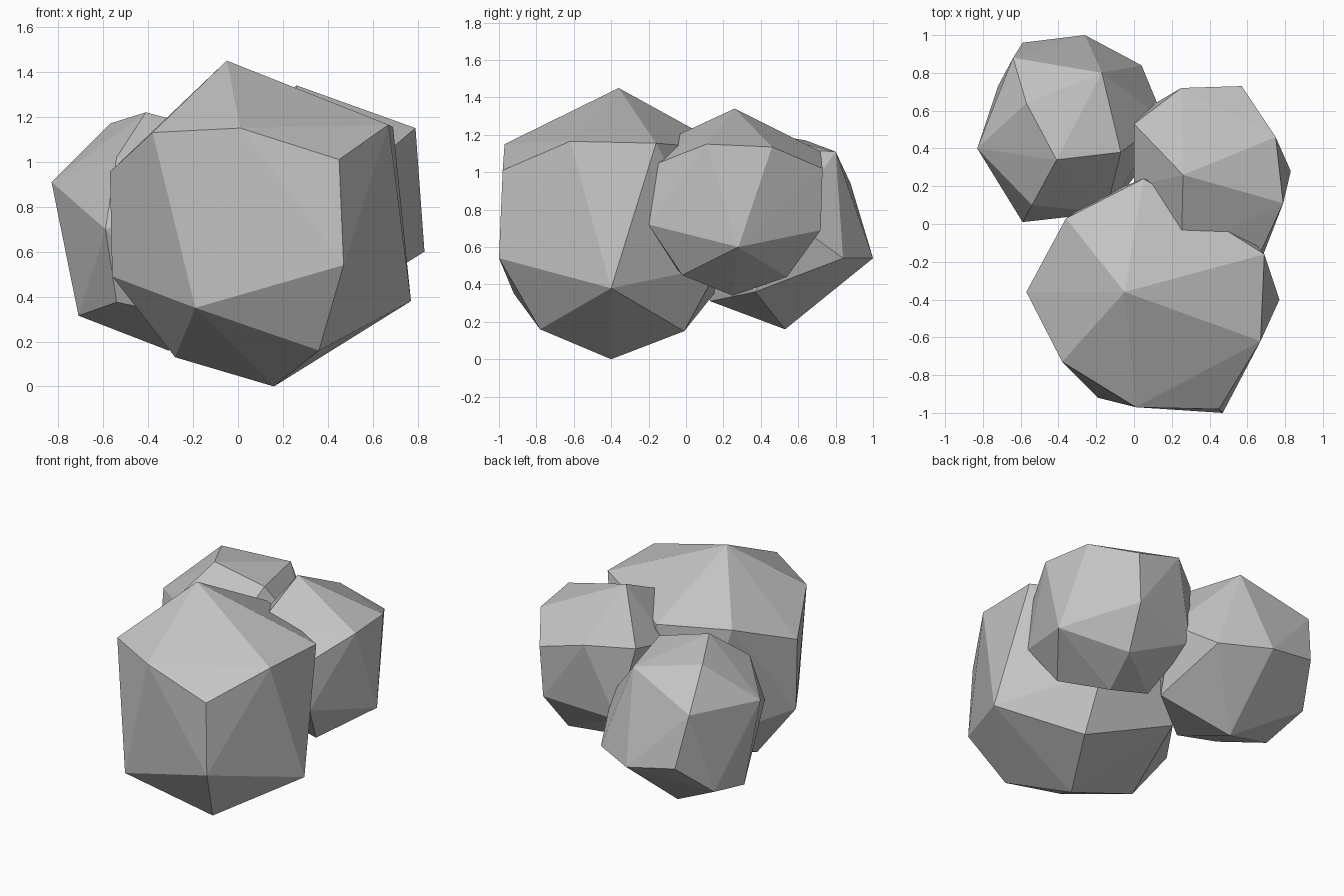
import bpy, bmesh

# One plain grey stone colour
stone = bpy.data.materials.new("stone grey")
stone.diffuse_color = (0.55, 0.55, 0.55, 1)


def rock(name, corners):
    """Faceted boulder: the convex hull wrapped around its corner points."""
    bm = bmesh.new()
    for c in corners:
        bm.verts.new(c)
    bmesh.ops.convex_hull(bm, input=bm.verts[:])
    loose = [v for v in bm.verts if not v.link_faces]
    bmesh.ops.delete(bm, geom=loose, context='VERTS')
    bmesh.ops.recalc_face_normals(bm, faces=bm.faces[:])
    mesh = bpy.data.meshes.new(name)
    bm.to_mesh(mesh)
    bm.free()
    mesh.materials.append(stone)
    obj = bpy.data.objects.new(name, mesh)
    bpy.context.collection.objects.link(obj)
    return obj


# Large boulder at the front
front = [
    (-.05, -.36, 1.45), (-.38, -.73, 1.13), (.01, -.97, 1.15),
    (.67, -.62, 1.165), (.69, -.16, 1.155), (.45, -.98, 1.01),
    (.47, -1.0, .54), (.77, -.40, .38), (.36, -.78, .16),
    (.16, -.40, 0), (-.19, -.92, .35), (-.57, -.36, .955),
    (-.56, -.36, .49), (-.28, -.35, .13), (.38, -.01, .15),
    (-.18, .15, .35), (-.36, .03, 1.11), (.05, .24, 1.12), (.40, .18, .50)]
rock("front_boulder", front)

# Medium boulder at the back right
right = [
    (.26, .26, 1.34), (.79, .11, 1.15), (.75, .46, 1.135),
    (.25, .72, 1.11), (.57, .73, 1.02), (.55, .72, .69),
    (.49, .54, .44), (.83, .28, .60), (.67, -.20, .72),
    (.66, -.17, 1.04), (.59, -.02, .45), (.40, .25, .34),
    (.16, .32, .37), (.08, .62, .62), (0, .53, 1.08),
    (.25, -.15, 1.15), (0, .20, 1.0), (.09, .06, .55), (.27, -.20, .66)]
rock("right_boulder", right)

# Medium boulder at the back left
left = [
    (-.41, .34, 1.22), (-.57, .64, 1.17), (-.83, .40, .91),
    (-.54, .10, 1.02), (-.17, .80, 1.11), (-.64, .88, .94),
    (-.59, .96, .60), (-.26, 1.0, .54), (-.71, .40, .315),
    (-.72, .73, .395), (-.31, .53, .16), (.04, .84, .54),
    (-.54, .14, .375), (-.59, .01, .70), (-.23, .13, .31),
    (.10, .37, .36), (.16, .55, .75), (-.07, .38, 1.13), (-.15, .06, .85)]
rock("left_boulder", left)
